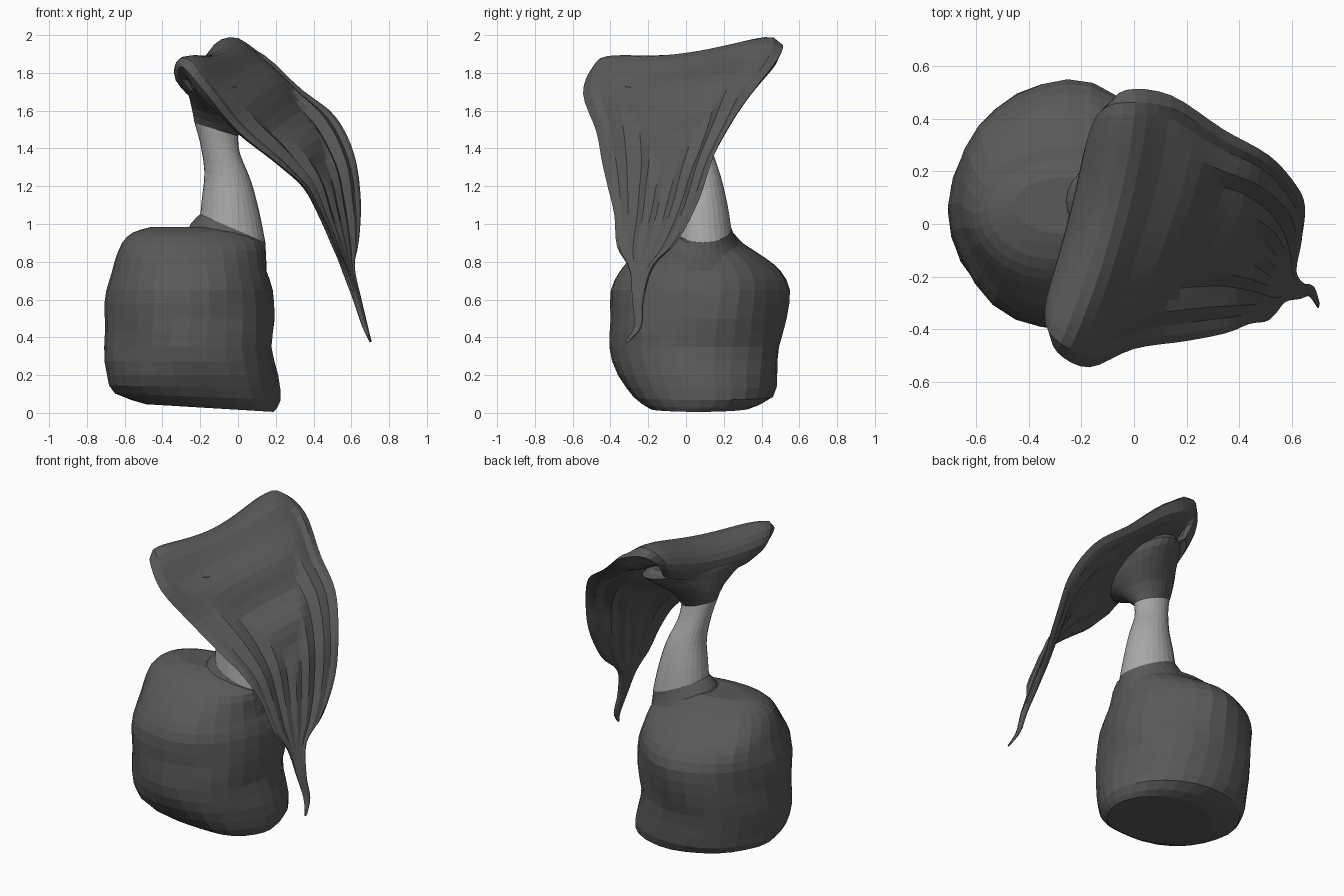
import bpy, bmesh, math
from mathutils import Vector, noise

if "Cube" in bpy.data.objects:
    bpy.data.objects.remove(bpy.data.objects["Cube"])

def mat(name, v):
    m = bpy.data.materials.new(name)
    m.diffuse_color = (v, v, v, 1)
    m.use_nodes = True
    m.node_tree.nodes["Principled BSDF"].inputs["Base Color"].default_value = m.diffuse_color
    return m

DARK, LIGHT = mat("dark_grey", 0.1), mat("light_grey", 0.4)

def catmull(rows, steps):
    """Smoothly interpolate rows of numbers."""
    out = []
    for i in range(len(rows) - 1):
        a, b = rows[max(i - 1, 0)], rows[i]
        c, d = rows[i + 1], rows[min(i + 2, len(rows) - 1)]
        for s in range(steps):
            t = s / steps
            out.append([0.5 * (2*q + (r - p)*t + (2*p - 5*q + 4*r - w)*t*t + (3*q - p - 3*r + w)*t**3)
                        for p, q, r, w in zip(a, b, c, d)])
    return out + [list(rows[-1])]

def loft(name, rings, material):
    """Skin closed rings and cap both ends."""
    bm = bmesh.new()
    vr = [[bm.verts.new(p) for p in r] for r in rings]
    n = len(vr[0])
    for a, b in zip(vr, vr[1:]):
        for i in range(n):
            bm.faces.new((a[i], a[(i + 1) % n], b[(i + 1) % n], b[i]))
    for end in (vr[0], vr[-1]):
        bmesh.ops.poke(bm, faces=[bm.faces.new(end)])
    bmesh.ops.recalc_face_normals(bm, faces=bm.faces)
    me = bpy.data.meshes.new(name)
    bm.to_mesh(me)
    bm.free()
    ob = bpy.data.objects.new(name, me)
    bpy.context.collection.objects.link(ob)
    me.materials.append(material)
    return ob

def oval(z, x0, x1, y0, y1, tilt=0, turn=0, lump=0, n=28):
    """Horizontal oval given by its extents, sloping along x by tilt."""
    cx, cy, rx, ry = (x0 + x1) / 2, (y0 + y1) / 2, (x1 - x0) / 2, (y1 - y0) / 2
    pts = []
    for i in range(n):
        a = 2 * math.pi * i / n
        c, s = math.cos(a), math.sin(a)
        k = 1 + lump * noise.noise(Vector((c * 1.5, s * 1.5, z * 4)))
        u, v = rx * c * k, ry * s * k
        x = u * math.cos(turn) - v * math.sin(turn)
        y = u * math.sin(turn) + v * math.cos(turn)
        pts.append(Vector((cx + x, cy + y, z + tilt * u)))
    return pts

# lumpy base: z, x min, x max, y min, y max, slope
base = [(.025, -.48, .2, -.2, .33, -.06), (.085, -.64, .24, -.29, .45, -.04),
        (.2, -.685, .22, -.37, .48, 0), (.35, -.71, .18, -.4, .5, 0),
        (.5, -.7, .195, -.4, .52, 0), (.65, -.685, .18, -.385, .545, 0),
        (.75, -.67, .155, -.34, .5, 0), (.82, -.655, .145, -.29, .42, 0),
        (.9, -.62, .12, -.22, .30, 0), (.955, -.56, .04, -.14, .25, 0),
        (.985, -.46, -.05, -.04, .18, 0)]
loft("base", [oval(*r[:5], tilt=r[5], lump=.06) for r in catmull(base, 2)], DARK)

# dark neck rising from the base
neck = [(.74, -.33, .15, -.24, .40, -.05), (.84, -.30, .15, -.15, .31, -.2),
        (.93, -.25, .147, -.085, .257, -.36), (.977, -.2, .145, -.06, .24, -.43)]
loft("neck", [oval(*r[:5], tilt=r[5]) for r in catmull(neck, 2)], DARK)

# pale leaning stem
stem = [(.975, -.2, .145, -.06, .24, -.43), (1.1, -.19, .115, -.05, .22, -.3),
        (1.25, -.178, .07, -.04, .185, -.2), (1.4, -.2, .01, -.045, .135, -.25),
        (1.5, -.23, 0, -.06, .11, -.3)]
loft("stem", [oval(*r[:5], tilt=r[5]) for r in catmull(stem, 3)], LIGHT)

# flared collar joining stem to hood
collar = [(1.5, -.23, 0, -.06, .11, -.3, 0), (1.58, -.245, .05, -.15, .17, -.25, -.2),
          (1.67, -.255, .10, -.33, .29, -.2, -.28), (1.74, -.25, .10, -.42, .38, -.1, -.28),
          (1.79, -.21, .02, -.36, .34, 0, -.28)]
loft("collar", [oval(*r[:5], tilt=r[5], turn=r[6]) for r in catmull(collar, 2)], DARK)

# drooping hood: near edge xyz, middle xyz, far edge xyz, thickness
hood = [(-.25, -.32, 1.70, -.20, .02, 1.70, -.09, .36, 1.78, .06),
        (-.315, -.40, 1.79, -.21, .02, 1.785, -.10, .44, 1.89, .11),
        (-.29, -.49, 1.83, -.12, 0, 1.84, -.03, .51, 1.95, .16),
        (-.17, -.545, 1.69, .03, -.02, 1.80, .14, .49, 1.88, .14),
        (0, -.475, 1.49, .20, -.06, 1.66, .34, .36, 1.71, .10),
        (.2, -.445, 1.33, .37, -.08, 1.49, .515, .26, 1.57, .075),
        (.35, -.415, 1.2, .49, -.12, 1.29, .615, .15, 1.37, .06),
        (.44, -.38, 1.05, .54, -.16, 1.07, .65, .07, 1.13, .05),
        (.515, -.365, .88, .575, -.205, .88, .64, -.045, .91, .045),
        (.565, -.30, .76, .59, -.235, .75, .612, -.17, .78, .04),
        (.62, -.285, .6, .635, -.255, .6, .645, -.225, .6, .035),
        (.665, -.275, .46, .675, -.255, .46, .68, -.235, .46, .025),
        (.70, -.32, .38, .703, -.31, .375, .705, -.30, .38, .008)]
STEPS, HALF = 4, 12
rows = catmull(hood, STEPS)
rings = []
for i, r in enumerate(rows):
    L, M, R, t = Vector(r[0:3]), Vector(r[3:6]), Vector(r[6:9]), r[9]
    p, q = rows[max(i - 1, 0)], rows[min(i + 1, len(rows) - 1)]
    along = Vector(q[3:6]) - Vector(p[3:6])
    up = along.cross(R - L).normalized()
    size = min(1, (R - L).length / .7)
    j = i - STEPS
    lobe = min(1, max(0, 1 - j / (3 * STEPS)))    # fat rounded lobes at the top
    top, under = [], []
    for k in range(2 * HALF + 1):
        w = k / HALF - 1
        c = M + (R - L) * (w / 2) + ((L + R) / 2 - M) * w * w
        th = t * (1 - lobe * .3 + lobe * .7 * w * w) * math.sqrt(max(0, 1 - w ** 4))
        # hollow with ridges that follow the outline
        e = min(1 - abs(w), max(0, (j - 5) / 18))
        dip = size * .055 * min(1, e * 2) + size ** 2 * .013 * (1 - math.cos(e * 6 * math.pi))
        top.append(c + up * (th * .5 - dip))
        under.append(c - up * (th * .5 + dip * .6))
    rings.append(top + under[-2:0:-1])
loft("hood", rings, DARK)
